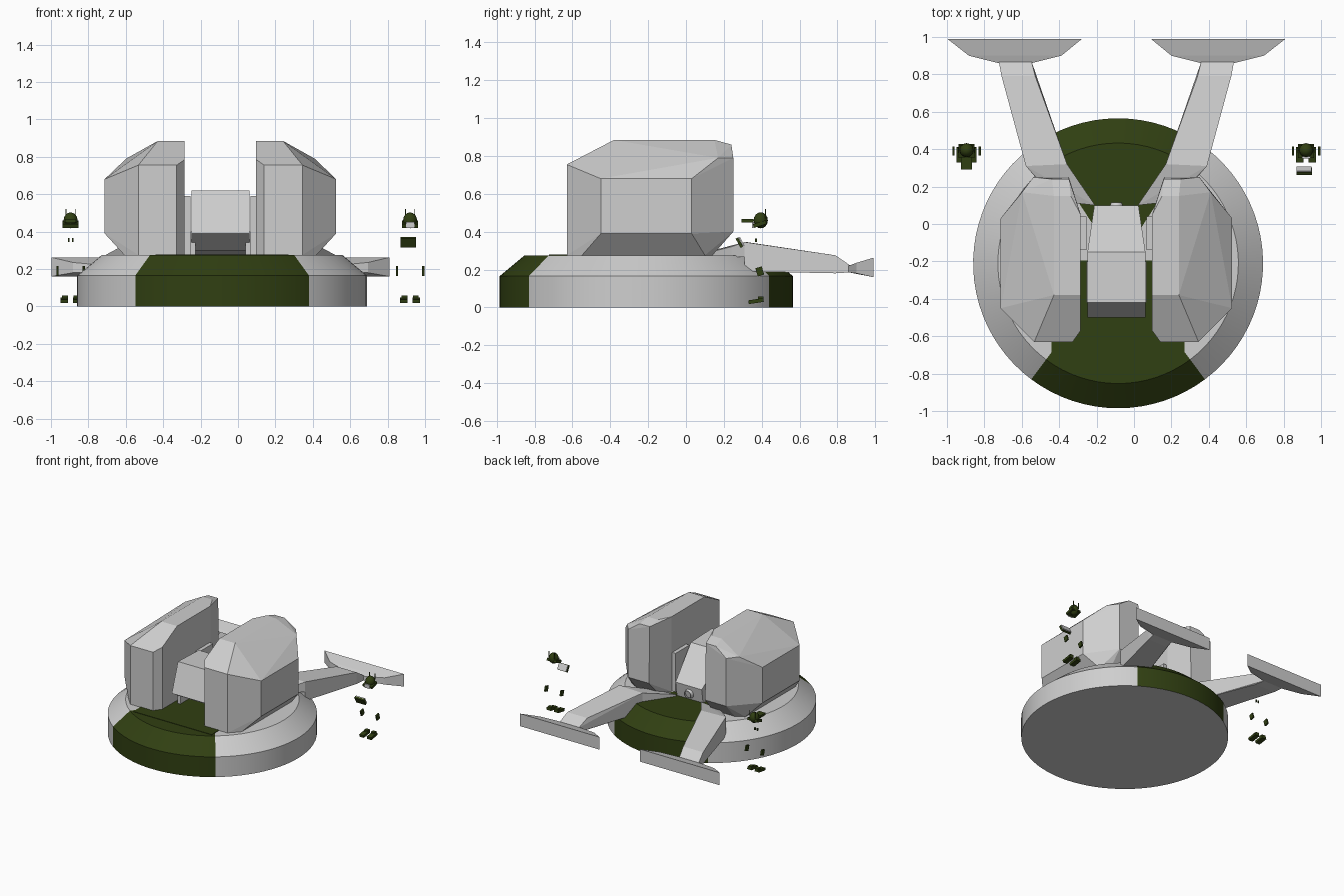
import bpy, bmesh, math
from mathutils import Matrix, Vector

if "Cube" in bpy.data.objects:
    bpy.data.objects.remove(bpy.data.objects["Cube"], do_unlink=True)

AXIS = -0.094  # plane of symmetry of the vehicle


def material(name, rgb):
    mat = bpy.data.materials.new(name)
    mat.use_nodes = True
    mat.diffuse_color = (*rgb, 1)
    mat.node_tree.nodes["Principled BSDF"].inputs["Base Color"].default_value = (*rgb, 1)
    return mat


GREY = material("light grey", (0.62, 0.62, 0.62))
GREEN = material("dark olive green", (0.03, 0.05, 0.006))


def finish(name, bm, *mats, smooth=False):
    bmesh.ops.recalc_face_normals(bm, faces=bm.faces)
    mesh = bpy.data.meshes.new(name)
    bm.to_mesh(mesh)
    bm.free()
    obj = bpy.data.objects.new(name, mesh)
    bpy.context.collection.objects.link(obj)
    for mat in mats:
        mesh.materials.append(mat)
    if smooth:
        bpy.ops.object.select_all(action="DESELECT")
        obj.select_set(True)
        bpy.context.view_layer.objects.active = obj
        bpy.ops.object.shade_smooth_by_angle(angle=math.radians(30))
    return obj


def hull(name, points, mat=GREY):
    """Faceted convex solid around a few corner points."""
    bm = bmesh.new()
    for p in points:
        bm.verts.new(p)
    res = bmesh.ops.convex_hull(bm, input=bm.verts)
    unused = set(res["geom_interior"]) | set(res["geom_unused"])
    bmesh.ops.delete(bm, geom=[v for v in unused if isinstance(v, bmesh.types.BMVert)],
                     context="VERTS")
    bmesh.ops.dissolve_limit(bm, angle_limit=math.radians(3), verts=bm.verts, edges=bm.edges)
    return finish(name, bm, mat)


def pair(name, points):
    hull("left_" + name, points)
    hull("right_" + name, [(2 * AXIS - x, y, z) for x, y, z in points])


def box(name, centre, size, mat=GREEN, tilt=0):
    bm = bmesh.new()
    m = Matrix.Translation(centre) @ Matrix.Rotation(tilt, 4, "X") @ Matrix.Diagonal((*size, 1))
    bmesh.ops.create_cube(bm, size=1, matrix=m)
    return finish(name, bm, mat)


def ball(name, centre, size, mat=GREEN):
    bm = bmesh.new()
    m = Matrix.Translation(centre) @ Matrix.Diagonal((*size, 1))
    bmesh.ops.create_uvsphere(bm, u_segments=12, v_segments=8, radius=0.5, matrix=m)
    return finish(name, bm, mat, smooth=True)


# Round base: chamfered disc with green front and rear sectors
def base_disc():
    cx, cy = -0.085, -0.21
    front, rear = 36.8, 33
    arcs = [(-90 - front, 2 * front, 16, 1), (-90 + front, 180 - front - rear, 24, 0),
            (90 - rear, 2 * rear, 14, 1), (90 + rear, 180 - front - rear, 24, 0)]
    steps = [(start + sweep * i / n, colour) for start, sweep, n, colour in arcs for i in range(n)]
    bm = bmesh.new()
    rings = []
    for radius, z in ((0.775, 0), (0.775, 0.165), (0.643, 0.275)):
        rings.append([bm.verts.new((cx + radius * math.cos(math.radians(a)),
                                    cy + radius * math.sin(math.radians(a)), z)) for a, _ in steps])
    hub = bm.verts.new((cx, cy, 0.275))
    bm.faces.new(rings[0][::-1])
    for i, (_, colour) in enumerate(steps):
        j = (i + 1) % len(steps)
        for low, high in zip(rings, rings[1:]):
            bm.faces.new((low[i], low[j], high[j], high[i])).material_index = colour
        bm.faces.new((rings[2][i], rings[2][j], hub)).material_index = colour
    finish("round_base", bm, GREY, GREEN, smooth=True)


base_disc()
box("front_floor", (-0.085, -0.46, 0.275), (0.71, 0.53, 0.006))

# Large faceted side pods
outer_face = [(0.525, y, z) for y in (-0.45, 0.03) for z in (0.39, 0.68)]
front_face = [(x, -0.63, z) for x in (0.14, 0.345) for z in (0.275, 0.755)]
front_inner = [(0.097, -0.57, 0.275), (0.097, -0.57, 0.785)]
top_face = [(0.097, -0.38, 0.885), (0.24, -0.38, 0.885), (0.097, 0.05, 0.885),
            (0.15, 0.15, 0.885), (0.24, 0.15, 0.885)]
rear_face = [(0.16, 0.24, 0.86), (0.25, 0.24, 0.86), (0.35, 0.25, 0.79), (0.16, 0.25, 0.4),
             (0.35, 0.25, 0.4), (0.41, 0.17, 0.79)]
bottom_face = [(0.42, -0.55, 0.275), (0.42, 0.1, 0.275), (0.35, 0.14, 0.275),
               (0.15, 0.14, 0.275), (0.097, 0.05, 0.275)]
pair("pod", outer_face + front_face + front_inner + top_face + rear_face + bottom_face)

# Hinge plates between the pods and the middle block
pair("hinge_plate", [(x, y, z) for x in (0.066, 0.1) for y in (-0.14, 0.04) for z in (0.27, 0.59)])

# Middle block: side profile swept across the width, narrower at the rear
profile = [(-0.5, 0.39), (-0.42, 0.62), (-0.15, 0.61), (0.1, 0.39), (0.08, 0.26), (-0.35, 0.3)]
hull("middle_block", [(AXIS + side * (0.155 if y < 0 else 0.118), y, z)
                      for side in (-1, 1) for y, z in profile])
pair("block_support", [(x, y, z) for x in (0.04, 0.066) for y in (-0.42, -0.2) for z in (0.27, 0.4)])

# Rear nozzle ring on the middle block
bm = bmesh.new()
bmesh.ops.create_cone(bm, cap_ends=False, segments=16, radius1=0.04, radius2=0.028, depth=0.03,
                      matrix=Matrix.Translation((AXIS, 0.1, 0.325)) @ Matrix.Rotation(-math.pi / 2, 4, "X"))
finish("rear_nozzle", bm, GREY, smooth=True)

# Rear arms and their flared pads
pair("arm_root", [(x, y, z) for x, y, top in ((0.02, 0.1, 0.29), (0.2, 0.12, 0.29), (0.17, 0.32, 0.345),
                                               (0.39, 0.31, 0.345), (0.33, 0.24, 0.32))
                  for z in (0.265, top)])
pair("arm", [(x, y, z) for x, y, low, top in
             ((0.17, 0.32, 0.19, 0.345), (0.39, 0.31, 0.19, 0.345), (0.34, 0.79, 0.18, 0.275),
              (0.52, 0.79, 0.18, 0.275), (0.36, 0.87, 0.185, 0.22), (0.535, 0.87, 0.185, 0.22))
             for z in (low, top)])
pair("pad", [(x, y, z) for x, y, low, top in
             ((0.09, 0.99, 0.16, 0.262), (0.81, 0.99, 0.16, 0.262), (0.2, 0.9, 0.18, 0.235),
              (0.695, 0.9, 0.18, 0.235), (0.36, 0.86, 0.185, 0.22), (0.535, 0.86, 0.185, 0.22))
             for z in (low, top)])


# Small floating gear sets: helmet, gloves and boots
def gear(side, cx):
    ball(side + "_helmet", (cx, 0.395, 0.46), (0.075, 0.075, 0.085))
    box(side + "_helmet_rim", (cx, 0.39, 0.44), (0.085, 0.07, 0.02), tilt=0.3)
    for s in (-1, 1):
        box(f"{side}_antenna_{s}", (cx + s * 0.025, 0.42, 0.495), (0.004, 0.004, 0.05))
        box(f"{side}_glove_{s}", (cx + s * 0.07, 0.39, 0.19), (0.012, 0.035, 0.045), tilt=0.3)
        box(f"{side}_boot_{s}", (cx + s * 0.034, 0.37, 0.033), (0.04, 0.08, 0.02), tilt=0.15)
        box(f"{side}_boot_cuff_{s}", (cx + s * 0.03, 0.395, 0.045), (0.03, 0.03, 0.025))


gear("right", -0.895)
gear("left", 0.92)
box("right_helmet_visor", (-0.895, 0.325, 0.457), (0.058, 0.065, 0.018))
for s in (-1, 1):
    box(f"right_clip_{s}", (-0.895 + s * 0.011, 0.37, 0.355), (0.008, 0.01, 0.02))
box("left_helmet_mask", (0.92, 0.355, 0.435), (0.045, 0.01, 0.03), GREY)
box("left_chest_plate", (0.91, 0.282, 0.342), (0.085, 0.015, 0.055), tilt=0.5)
box("left_chest_backing", (0.91, 0.293, 0.348), (0.08, 0.008, 0.05), GREY, tilt=0.5)
